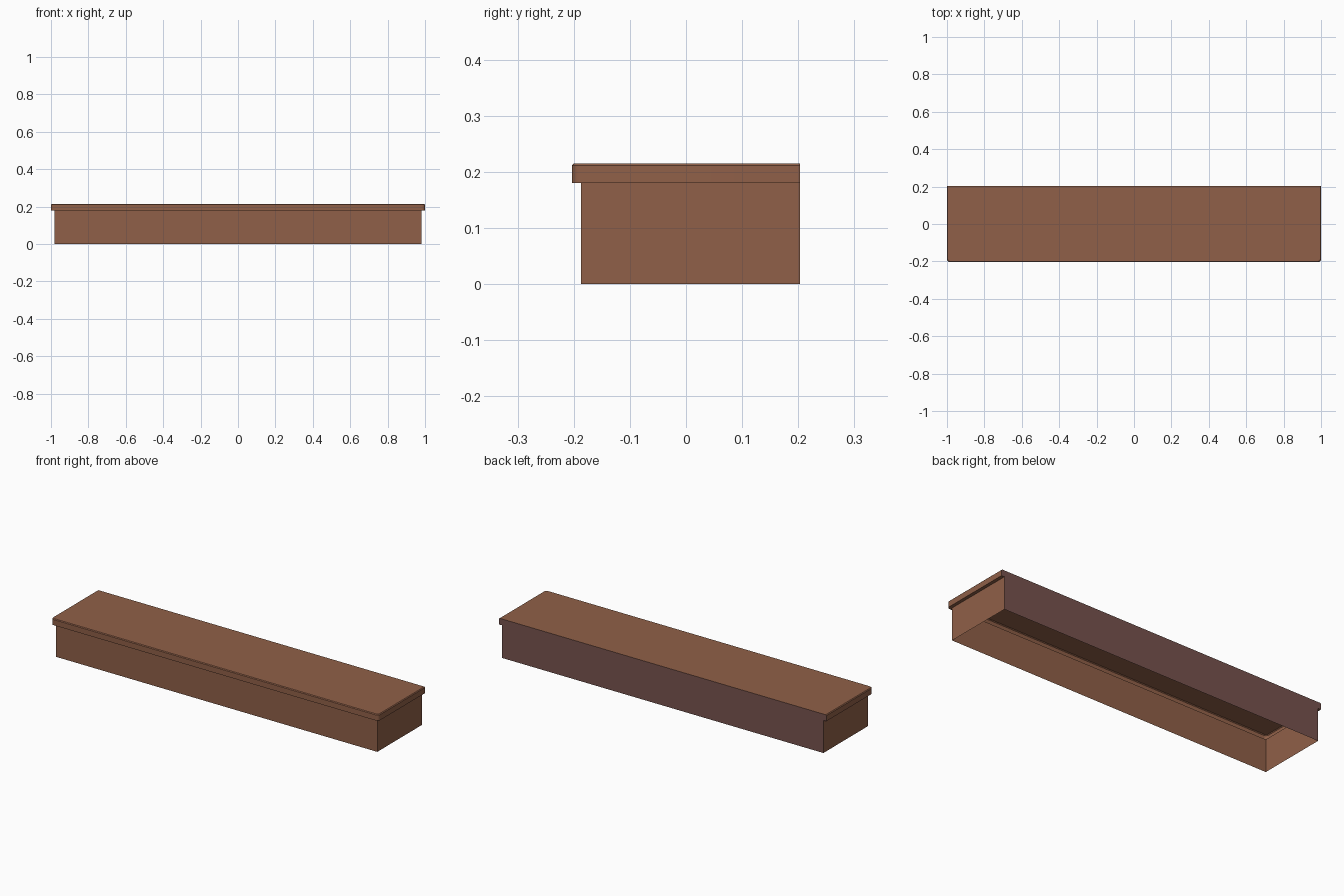
import bpy, bmesh, math

if "Cube" in bpy.data.objects:
    bpy.data.objects.remove(bpy.data.objects["Cube"])

BACK = 0.2035          # flush back plane
LID_Z, TOP = 0.18, 0.215


def material(name, rgb):
    lin = [((c / 255 + 0.055) / 1.055) ** 2.4 for c in rgb]
    m = bpy.data.materials.new(name)
    m.diffuse_color = (*lin, 1)
    m.use_nodes = True
    m.node_tree.nodes["Principled BSDF"].inputs["Base Color"].default_value = m.diffuse_color
    return m


brown = material("warm brown", (144, 96, 72))
plum = material("plum brown", (119, 83, 78))


def outline(hx, front, r, z, n=5):
    """Open U path: back right, round the front, back left."""
    pts = [(hx, BACK, z)]
    for cx, start in ((hx - r, 0), (-hx + r, -90)):
        for i in range(n + 1):
            a = math.radians(start - 90 * i / n)
            pts.append((cx + r * math.cos(a), front + r + r * math.sin(a), z))
    return pts + [(-hx, BACK, z)]


def make(name, loops, mat, cap=False):
    """Skin stacked loops from bottom to top, with an optional top face."""
    bm = bmesh.new()
    rings = [[bm.verts.new(p) for p in loop] for loop in loops]
    for lo, hi in zip(rings, rings[1:]):
        for i in range(len(lo) - 1):
            bm.faces.new((lo[i], hi[i], hi[i + 1], lo[i + 1]))
    if cap:
        bm.faces.new(rings[-1][::-1])
    bmesh.ops.remove_doubles(bm, verts=bm.verts[:], dist=1e-5)
    return finish(name, bm, mat)


def finish(name, bm, mat):
    me = bpy.data.meshes.new(name)
    bm.to_mesh(me)
    bm.free()
    me.materials.append(mat)
    ob = bpy.data.objects.new(name, me)
    bpy.context.collection.objects.link(ob)
    bpy.context.view_layer.objects.active = ob
    bpy.ops.object.select_all(action='DESELECT')
    ob.select_set(True)
    bpy.ops.object.shade_smooth_by_angle(angle=math.radians(30))
    return ob


# thin riser walls: front and both ends, open underneath
riser = [outline(0.982, -0.187, 0, z) for z in (0, LID_Z)]
make("riser_walls", riser, brown)

# hollow overhanging tread: underside lip, rounded rim, small top chamfer
tread = [riser[1],
         outline(1.0, -BACK, 0.016, LID_Z),
         outline(1.0, -BACK, 0.016, TOP - 0.004),
         outline(0.996, -BACK + 0.004, 0.012, TOP)]
make("tread", tread, brown, cap=True)

# flat back panel following the end profile
profile = [riser[0]] + tread
bm = bmesh.new()
right = [bm.verts.new(l[0]) for l in profile]
left = [bm.verts.new(l[-1]) for l in profile]
bm.faces.new((right + left[::-1])[::-1])
finish("back_panel", bm, plum)
